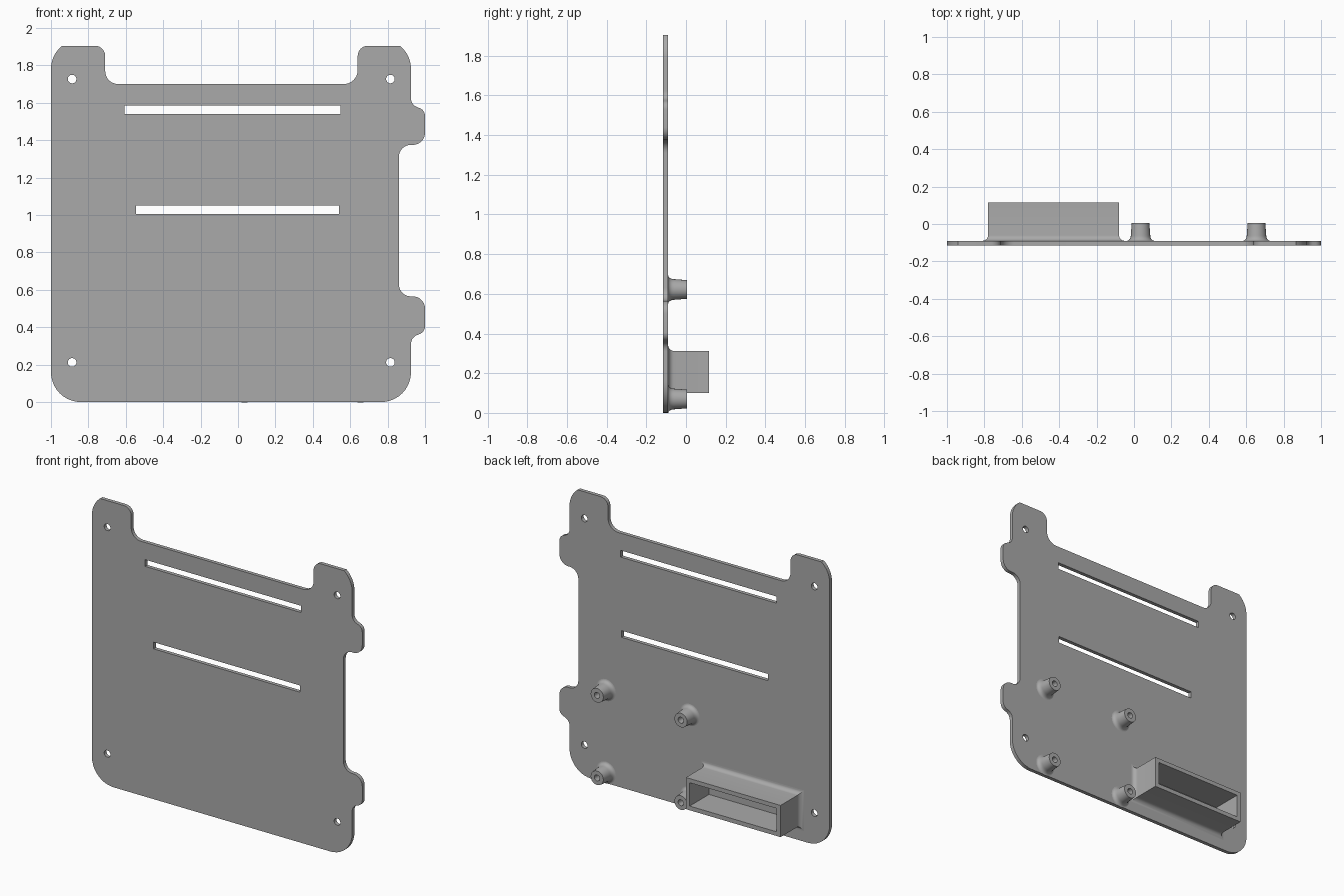
import bpy, bmesh
from math import cos, sin, pi, radians, tan
from mathutils import Vector

if "Cube" in bpy.data.objects:
    bpy.data.objects.remove(bpy.data.objects["Cube"], do_unlink=True)

grey = bpy.data.materials.new("grey plastic")
grey.use_nodes = True
grey.diffuse_color = (0.4, 0.4, 0.4, 1)
grey.node_tree.nodes["Principled BSDF"].inputs["Base Color"].default_value = (0.4, 0.4, 0.4, 1)

BACK = -0.09      # rear surface of the plate
THICK = 0.025


def finish(name, bm, angle=30):
    bmesh.ops.remove_doubles(bm, verts=bm.verts, dist=1e-5)
    bmesh.ops.recalc_face_normals(bm, faces=bm.faces)
    mesh = bpy.data.meshes.new(name)
    bm.to_mesh(mesh)
    bm.free()
    mesh.materials.clear()
    mesh.materials.append(grey)
    obj = bpy.data.objects.new(name, mesh)
    bpy.context.collection.objects.link(obj)
    bpy.ops.object.select_all(action='DESELECT')
    obj.select_set(True)
    bpy.context.view_layer.objects.active = obj
    bpy.ops.object.shade_smooth_by_angle(angle=radians(angle))
    return obj


def fillet(corners, steps=10):
    """Round each (x, z, radius) corner of a closed outline."""
    out = []
    for i, (x, z, r) in enumerate(corners):
        p = Vector((x, z))
        if r == 0:
            out.append(p)
            continue
        a = (Vector(corners[i - 1][:2]) - p).normalized()
        b = (Vector(corners[(i + 1) % len(corners)][:2]) - p).normalized()
        half = a.angle(b) / 2
        centre = p + (a + b).normalized() * r / sin(half)
        start = p + a * r / tan(half) - centre
        end = p + b * r / tan(half) - centre
        sweep = start.angle_signed(end)
        for k in range(steps + 1):
            t = -sweep * k / steps
            out.append(centre + Vector((start.x * cos(t) - start.y * sin(t),
                                        start.x * sin(t) + start.y * cos(t))))
    return out


def rect(x0, x1, z0, z1):
    return [(x0, z0), (x1, z0), (x1, z1), (x0, z1)]


def circle(x, z, r, n=24):
    return [(x + r * cos(2 * pi * k / n), z + r * sin(2 * pi * k / n)) for k in range(n)]


# Plate: filleted outline with side tabs, slots and screw holes
outline = fillet([
    (-1, 0, .16), (.925, 0, .16),
    (.925, .345, .05), (1, .375, .045), (1, .565, .065), (.86, .565, .065),
    (.86, 1.375, .065), (1, 1.375, .065), (1, 1.56, .045), (.925, 1.59, .05),
    (.925, 1.857, .159), (.865, 1.905, 0),
    (.64, 1.905, .055), (.64, 1.70, .075), (-.71, 1.70, .07), (-.71, 1.905, .055),
    (-.94, 1.905, 0), (-1, 1.857, .159)])
loops = [outline, rect(-.607, .547, 1.54, 1.585), rect(-.545, .54, 1.005, 1.05)]
loops += [circle(x, z, .023) for x in (-.887, .815) for z in (.212, 1.727)]

curve = bpy.data.curves.new("plate_outline", 'CURVE')
curve.dimensions = '2D'
curve.fill_mode = 'BOTH'
curve.extrude = THICK / 2
for loop in loops:
    spline = curve.splines.new('POLY')
    spline.points.add(len(loop) - 1)
    for point, (x, z) in zip(spline.points, loop):
        point.co = (x, z, 0, 1)
    spline.use_cyclic_u = True
helper = bpy.data.objects.new("plate_outline", curve)
bpy.context.collection.objects.link(helper)
bpy.context.view_layer.update()
flat = bpy.data.meshes.new_from_object(helper.evaluated_get(bpy.context.evaluated_depsgraph_get()))
bpy.data.objects.remove(helper, do_unlink=True)
bm = bmesh.new()
bm.from_mesh(flat)
bpy.data.meshes.remove(flat)
for v in bm.verts:
    v.co = (v.co.x, BACK - THICK / 2 - v.co.z, v.co.y)
finish("plate", bm)


def loft(bm, rings):
    """Bridge successive rings of equal point count."""
    rows = [[bm.verts.new(p) for p in ring] for ring in rings]
    for a, b in zip(rows, rows[1:]):
        for k in range(len(a)):
            n = (k + 1) % len(a)
            bm.faces.new((a[k], a[n], b[n], b[k]))
    return rows


# Flare profile shared by the bases: (outward offset, depth)
flare = [(.03 * (1 - sin(k * pi / 12)), BACK + .03 * (1 - cos(k * pi / 12))) for k in range(7)]

# Standoffs: flared, tapered posts with a blind screw hole
for side, x in (("left", .655), ("right", .035)):
    for level, z in (("lower", .07), ("upper", .622)):
        bm = bmesh.new()
        profile = [(.052 + .7 * o, y) for o, y in flare]
        profile += [(.047, .005), (.02, .005), (.02, BACK + .01)]
        rows = loft(bm, [[(px, y, pz) for px, pz in circle(x, z, r)] for r, y in profile])
        bm.faces.new(rows[-1])
        finish(f"{level}_{side}_standoff", bm)

# Socket: open rectangular box with a flared foot
bm = bmesh.new()
profile = flare + [(0, .115), (-.028, .115), (-.028, BACK + .001)]
rows = loft(bm, [[(px, y, pz) for px, pz in rect(-.78 - o, -.08 + o, .1 - o, .312 + o)]
                 for o, y in profile])
bm.faces.new(rows[-1])
finish("socket_box", bm)
